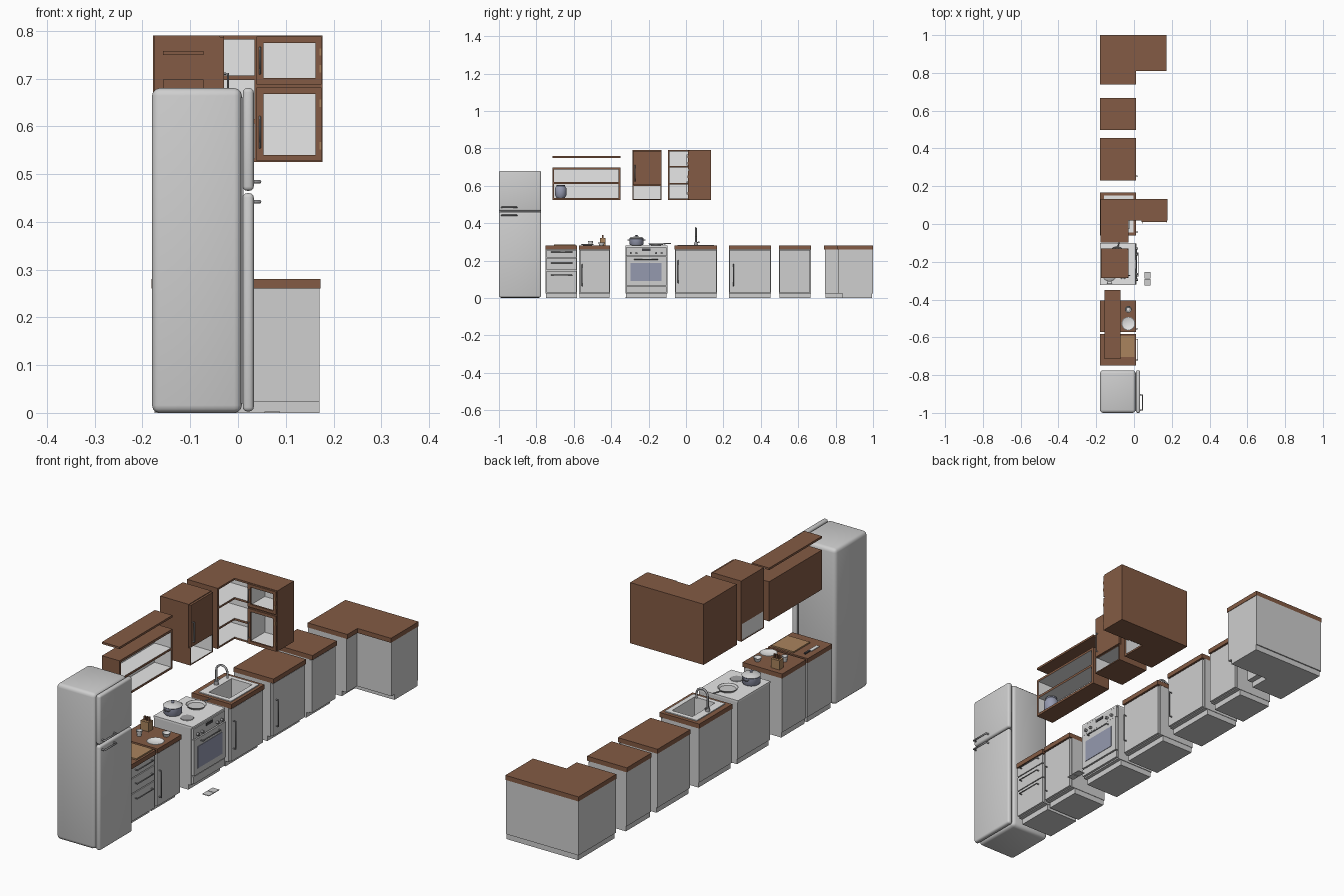
import bpy, bmesh, math
from mathutils import Vector

if "Cube" in bpy.data.objects:
    bpy.data.objects.remove(bpy.data.objects["Cube"])


def material(name, r, g, b):
    m = bpy.data.materials.new(name)
    m.diffuse_color = (r, g, b, 1)
    m.use_nodes = True
    m.node_tree.nodes["Principled BSDF"].inputs["Base Color"].default_value = m.diffuse_color
    return m


BROWN = material("brown_wood", 0.23, 0.105, 0.058)
GREY = material("light_grey", 0.62, 0.62, 0.62)
WHITE = material("white", 0.86, 0.86, 0.86)
METAL = material("metal", 0.36, 0.36, 0.37)
GLASS = material("blue_grey_glass", 0.30, 0.32, 0.43)
BOARD = material("pale_wood", 0.40, 0.23, 0.11)
DARK = material("dark_grey", 0.06, 0.06, 0.065)
DIRS = {'+x': (1, 0, 0), '-x': (-1, 0, 0), '+y': (0, 1, 0), '-y': (0, -1, 0), '+z': (0, 0, 1), '-z': (0, 0, -1)}


def finish(name, bm, mat, inner="", bevel=0, segs=3, smooth=False):
    """Turn bmesh into object; faces looking along 'inner' directions become white."""
    bmesh.ops.recalc_face_normals(bm, faces=bm.faces)
    if bevel:
        bmesh.ops.bevel(bm, geom=bm.edges[:], offset=bevel, segments=segs, profile=0.5, affect='EDGES')
    bm.normal_update()
    for f in bm.faces:
        if any(f.normal.dot(Vector(DIRS[d])) > 0.9 for d in inner.split()):
            f.material_index = 1
    me = bpy.data.meshes.new(name)
    bm.to_mesh(me)
    bm.free()
    me.materials.append(mat)
    if inner:
        me.materials.append(WHITE)
    ob = bpy.data.objects.new(name, me)
    bpy.context.collection.objects.link(ob)
    if smooth or bevel:
        bpy.context.view_layer.objects.active = ob
        ob.select_set(True)
        bpy.ops.object.shade_smooth_by_angle(angle=math.radians(40))
        ob.select_set(False)
    return ob


def prism(name, pts, z0, z1, mat, **kw):
    bm = bmesh.new()
    f = bm.faces.new([bm.verts.new((x, y, z0)) for x, y in pts])
    up = bmesh.ops.extrude_face_region(bm, geom=[f])['geom']
    bmesh.ops.translate(bm, vec=(0, 0, z1 - z0), verts=[v for v in up if isinstance(v, bmesh.types.BMVert)])
    return finish(name, bm, mat, **kw)


def box(name, x0, x1, y0, y1, z0, z1, mat, **kw):
    return prism(name, [(x0, y0), (x1, y0), (x1, y1), (x0, y1)], z0, z1, mat, **kw)


def frame(name, outer, hole, w0, w1, mat, axis='z'):
    """Rectangular ring; rectangles are u0,u1,v0,v1 in the plane across 'axis'."""
    bm = bmesh.new()
    loops = []
    for (a, b, c, d), w in ((outer, w0), (outer, w1), (hole, w1), (hole, w0)):
        loops.append([bm.verts.new((u, v, w) if axis == 'z' else (u, w, v)) for u, v in ((a, c), (b, c), (b, d), (a, d))])
    for k in range(4):
        p, q = loops[k], loops[(k + 1) % 4]
        for i in range(4):
            j = (i + 1) % 4
            bm.faces.new((p[i], p[j], q[j], q[i]))
    return finish(name, bm, mat)


def lathe(name, profile, x, y, z, mat, n=24):
    bm = bmesh.new()
    vs = [bm.verts.new((r, 0, h)) for r, h in profile]
    es = [bm.edges.new(e) for e in zip(vs, vs[1:])]
    bmesh.ops.spin(bm, geom=vs + es, axis=(0, 0, 1), cent=(0, 0, 0), angle=2 * math.pi, steps=n)
    bmesh.ops.remove_doubles(bm, verts=bm.verts, dist=1e-5)
    bmesh.ops.translate(bm, vec=(x, y, z), verts=bm.verts)
    return finish(name, bm, mat, smooth=True)


def tube(name, pts, r, mat):
    cu = bpy.data.curves.new(name, 'CURVE')
    cu.dimensions = '3D'
    cu.bevel_depth, cu.bevel_resolution, cu.use_fill_caps = r, 2, True
    sp = cu.splines.new('POLY')
    sp.points.add(len(pts) - 1)
    for p, c in zip(sp.points, pts):
        p.co = (*c, 1)
    cu.materials.append(mat)
    ob = bpy.data.objects.new(name, cu)
    bpy.context.collection.objects.link(ob)
    return ob


def handle(name, x, a, b, out=0.012, r=0.0025):
    """Bar handle between a=(y,z) and b=(y,z), standing off the face at x."""
    tube(name, [(x, *a), (x + out, *a), (x + out, *b), (x, *b)], r, METAL)


# ---- fridge
box("fridge_body", -0.18, 0.008, -1, -0.775, 0, 0.68, GREY, bevel=0.016)
for n, z0, z1, hz in (("lower", 0.003, 0.46, 0.442), ("upper", 0.465, 0.68, 0.484)):
    box(f"fridge_{n}_door", 0.01, 0.033, -1, -0.775, z0, z1, GREY, bevel=0.009)
    tube(f"fridge_{n}_handle", [(0.03, -0.985, hz), (0.046, -0.985, hz), (0.046, -0.905, hz), (0.03, -0.905, hz)], 0.004, METAL)
box("fridge_hinge_strip", 0.006, 0.012, -0.99, -0.785, 0.02, 0.66, METAL)


# ---- base cabinets
def base(name, y0, y1, door=True, top=0.26):
    box(name + "_kick", -0.175, -0.02, y0 + 0.002, y1 - 0.002, 0, 0.024, GREY)
    box(name + "_body", -0.18, -0.004, y0, y1, 0.024, top, GREY)
    if door:
        box(name + "_door", -0.004, 0.007, y0 + 0.003, y1 - 0.003, 0.028, 0.256, GREY)


def counter(name, y0, y1):
    box(name + "_counter", -0.181, 0.011, y0, y1, 0.26, 0.28, BROWN)


base("drawer_cabinet", -0.75, -0.582, door=False)
for i, (z0, z1, hz) in enumerate(((0.028, 0.145, 0.122), (0.149, 0.213, 0.187), (0.217, 0.257, 0.246))):
    box(f"drawer_{i}", -0.004, 0.007, -0.747, -0.585, z0, z1, GREY)
    handle(f"drawer_handle_{i}", 0.007, (-0.72, hz), (-0.61, hz))
base("plate_cabinet", -0.571, -0.406)
handle("plate_cabinet_handle", 0.007, (-0.555, 0.065), (-0.555, 0.18))
base("wide_cabinet", 0.229, 0.455)
handle("wide_cabinet_handle", 0.007, (0.253, 0.065), (0.253, 0.18))
base("narrow_cabinet", 0.498, 0.667)
for n, a, b in (("drawer_cabinet", -0.75, -0.582), ("plate_cabinet", -0.571, -0.406),
                ("wide_cabinet", 0.229, 0.455), ("narrow_cabinet", 0.498, 0.667)):
    counter(n, a, b)


# ---- corner base cabinet
def ell(x0, xm, x1, y0, ym, y1):
    return [(x0, y0), (xm, y0), (xm, ym), (x1, ym), (x1, y1), (x0, y1)]


prism("corner_base_kick", ell(-0.175, -0.02, 0.171, 0.745, 0.836, 0.995), 0, 0.024, GREY)
prism("corner_base_body", ell(-0.18, 0.005, 0.171, 0.742, 0.815, 1.0), 0.024, 0.26, GREY)
prism("corner_base_counter", ell(-0.181, 0.011, 0.173, 0.739, 0.809, 1.0), 0.26, 0.28, BROWN)

# ---- sink cabinet
base("sink_cabinet", -0.06, 0.166, top=0.19)
frame("sink_cabinet_upper_body", (-0.18, -0.004, -0.06, 0.166), (-0.128, -0.02, -0.03, 0.136), 0.19, 0.26, GREY)
frame("sink_counter", (-0.181, 0.011, -0.061, 0.167), (-0.128, -0.02, -0.03, 0.136), 0.26, 0.28, BROWN)
frame("sink_rim", (-0.158, -0.003, -0.045, 0.151), (-0.123, -0.024, -0.025, 0.131), 0.28, 0.284, WHITE)
frame("sink_basin_walls", (-0.127, -0.021, -0.029, 0.135), (-0.123, -0.024, -0.025, 0.131), 0.195, 0.282, WHITE)
box("sink_basin_floor", -0.127, -0.021, -0.029, 0.135, 0.192, 0.197, WHITE)
lathe("sink_drain", [(0, 0.002), (0.01, 0.002), (0.01, 0)], -0.073, 0.053, 0.197, METAL)
handle("sink_cabinet_handle", 0.007, (-0.042, 0.08), (-0.042, 0.2))
arc = [(-0.115 - 0.027 * math.cos(t * math.pi / 8), 0.053, 0.347 + 0.027 * math.sin(t * math.pi / 8)) for t in range(9)]
tube("faucet_neck", [(-0.142, 0.053, 0.284)] + arc + [(-0.088, 0.053, 0.325)], 0.0045, METAL)
lathe("faucet_base", [(0, 0.015), (0.008, 0.015), (0.01, 0)], -0.142, 0.053, 0.284, METAL)
tube("faucet_lever", [(-0.142, 0.053, 0.295), (-0.142, 0.073, 0.3)], 0.003, METAL)

# ---- stove
Y0, Y1 = -0.324, -0.1
box("stove_kick", -0.175, -0.015, Y0 + 0.003, Y1 - 0.003, 0, 0.03, GREY)
box("stove_body", -0.18, 0.0, Y0, Y1, 0.024, 0.272, GREY)
box("stove_hob", -0.181, 0.008, Y0, Y1, 0.272, 0.28, WHITE)
box("stove_drawer", 0, 0.01, Y0 + 0.003, Y1 - 0.003, 0.03, 0.062, GREY)
box("oven_door", 0, 0.013, Y0 + 0.003, Y1 - 0.003, 0.066, 0.222, GREY)
box("oven_window", 0.013, 0.015, -0.298, -0.13, 0.092, 0.187, GLASS)
box("stove_control_panel", 0, 0.01, Y0 + 0.003, Y1 - 0.003, 0.225, 0.27, GREY)
box("stove_display", 0.01, 0.012, -0.235, -0.19, 0.252, 0.264, DARK)
handle("oven_handle", 0.013, (-0.275, 0.206), (-0.152, 0.206), out=0.01)
for i, y in enumerate((-0.295, -0.265, -0.16, -0.13)):
    tube(f"stove_knob_{i}", [(0.01, y, 0.24), (0.02, y, 0.24)], 0.006, METAL)
for i, (x, y) in enumerate(((-0.13, -0.265), (-0.09, -0.16), (-0.06, -0.265))):
    lathe(f"burner_{i}", [(0, 0.002), (0.026, 0.002), (0.027, 0)], x, y, 0.28, METAL)
lathe("pot", [(0, 0), (0.033, 0), (0.037, 0.005), (0.037, 0.034), (0.039, 0.036), (0.03, 0.042), (0.006, 0.046),
              (0.004, 0.05), (0.008, 0.053), (0, 0.056)], -0.13, -0.265, 0.282, GLASS)
lathe("pot_lid", [(0.039, 0), (0.03, 0.0065), (0, 0.011)], -0.13, -0.265, 0.3185, GREY)
for s in (-1, 1):
    y = -0.265 + s * 0.036
    tube(f"pot_handle_{s}", [(-0.142, y, 0.31), (-0.142, y + s * 0.012, 0.31), (-0.118, y + s * 0.012, 0.31), (-0.118, y, 0.31)], 0.002, METAL)
lathe("pan", [(0, 0), (0.034, 0), (0.042, 0.01), (0.04, 0.01), (0.033, 0.003), (0, 0.003)], -0.09, -0.16, 0.282, GREY)
tube("pan_handle", [(-0.085, -0.12, 0.29), (-0.075, -0.08, 0.291)], 0.003, METAL)
# pair of flat tiles on the floor
for i, y in enumerate((-0.326, -0.289)):
    box(f"floor_tile_{i}", 0.056, 0.088, y, y + 0.034, 0, 0.003, GREY)

# ---- things on the counters
box("cutting_board", -0.105, 0.002, -0.705, -0.592, 0.28, 0.286, BOARD)
box("knife_blade", -0.155, -0.14, -0.70, -0.645, 0.28, 0.283, WHITE)
box("knife_handle", -0.151, -0.143, -0.645, -0.61, 0.28, 0.285, DARK)
lathe("plate", [(0, 0), (0.02, 0), (0.036, 0.007), (0.034, 0.008), (0.019, 0.003), (0, 0.003)], -0.03, -0.527, 0.28, WHITE)
CUP = [(0, 0), (0.011, 0), (0.018, 0.016), (0.016, 0.016), (0.01, 0.003), (0, 0.003)]
lathe("small_bowl", CUP, -0.03, -0.452, 0.28, WHITE)
lathe("cup", [(r * 0.75, h * 1.5) for r, h in CUP], -0.12, -0.51, 0.28, WHITE)
box("knife_block", -0.15, -0.11, -0.46, -0.43, 0.28, 0.32, BOARD)
for i in range(3):
    x = -0.142 + 0.011 * i
    box(f"block_knife_{i}", x, x + 0.006, -0.449, -0.44, 0.32, 0.337, BROWN)

# ---- open wall shelf
X0, X1, A, B = -0.157, -0.072, -0.715, -0.35
box("top_plank", X0, X1, A, B, 0.749, 0.758, BROWN)
box("shelf_back", X0, X0 + 0.006, A, B, 0.525, 0.698, BROWN, inner="+x")
box("shelf_left", X0, X1, A, A + 0.01, 0.525, 0.698, BROWN, inner="+y")
box("shelf_right", X0, X1, B - 0.01, B, 0.525, 0.698, BROWN, inner="-y")
box("shelf_bottom", X0, X1, A, B, 0.525, 0.535, BROWN, inner="+z")
box("shelf_middle", X0 + 0.003, X1, A + 0.01, B - 0.01, 0.609, 0.619, BROWN, inner="+z -z")
box("shelf_top", X0, X1, A, B, 0.688, 0.698, BROWN, inner="-z")
lathe("jar", [(0, 0), (0.022, 0), (0.031, 0.015), (0.031, 0.05), (0.022, 0.065), (0.024, 0.07), (0, 0.07)], -0.112, -0.67, 0.535, GLASS)

# ---- wall cabinet with open niche
A, B = -0.286, -0.13
box("niche_cabinet_body", -0.176, -0.038, A, B, 0.6, 0.79, BROWN, inner="-z")
box("niche_cabinet_door", -0.038, -0.029, A + 0.002, B - 0.002, 0.603, 0.787, BROWN)
handle("niche_cabinet_handle", -0.029, (-0.272, 0.625), (-0.272, 0.71), out=0.008)
box("niche_back", -0.175, -0.17, A + 0.004, B - 0.004, 0.53, 0.6, WHITE)
box("niche_left", -0.176, -0.03, A, A + 0.005, 0.525, 0.6, BROWN, inner="+y")
box("niche_right", -0.176, -0.03, B - 0.005, B, 0.525, 0.6, BROWN, inner="-y")
box("niche_bottom", -0.176, -0.03, A, B, 0.525, 0.53, BROWN, inner="+z")

# ---- corner wall cabinet
Z0, Z1, T = 0.525, 0.79, 0.008
full = ell(-0.178, -0.03, 0.177, -0.097, 0.019, 0.133)
prism("corner_top", full, Z1 - T, Z1, BROWN, inner="-z")
prism("corner_bottom", full, Z0, Z0 + T, BROWN, inner="+z")
for i, z in enumerate((0.606, 0.697)):
    prism(f"corner_shelf_{i}", ell(-0.172, -0.031, 0.037, -0.091, 0.02, 0.127), z, z + 0.009, BROWN, inner="+z -z")
box("corner_back_x", -0.178, -0.17, -0.097, 0.133, Z0, Z1, BROWN, inner="+x")
box("corner_back_y", -0.171, 0.177, 0.125, 0.133, Z0, Z1, BROWN, inner="-y")
box("corner_left_side", -0.178, -0.03, -0.097, -0.089, Z0, Z1, BROWN, inner="+y")
box("corner_right_side", 0.169, 0.177, 0.019, 0.133, Z0, Z1, BROWN, inner="-x")
box("corner_divider", 0.035, 0.042, 0.019, 0.127, Z0, Z1, BROWN, inner="+x -x")
box("corner_door_shelf", 0.04, 0.17, 0.019, 0.127, 0.68, 0.689, BROWN, inner="+z -z")
for n, z0, z1, h0, h1 in (("lower", 0.527, 0.681, 0.555, 0.62), ("upper", 0.688, 0.788, 0.71, 0.765)):
    frame(f"corner_{n}_door", (0.039, 0.175, z0, z1), (0.053, 0.162, z0 + 0.013, z1 - 0.013), 0.011, 0.019, BROWN, axis='y')
    tube(f"corner_{n}_door_handle", [(0.046, 0.011, h0), (0.046, 0.004, h0), (0.046, 0.004, h1), (0.046, 0.011, h1)], 0.002, METAL)
    for i, z in enumerate((z0 + 0.025, z1 - 0.04)):
        box(f"corner_{n}_hinge_{i}", 0.171, 0.175, 0.009, 0.012, z, z + 0.015, BOARD)
